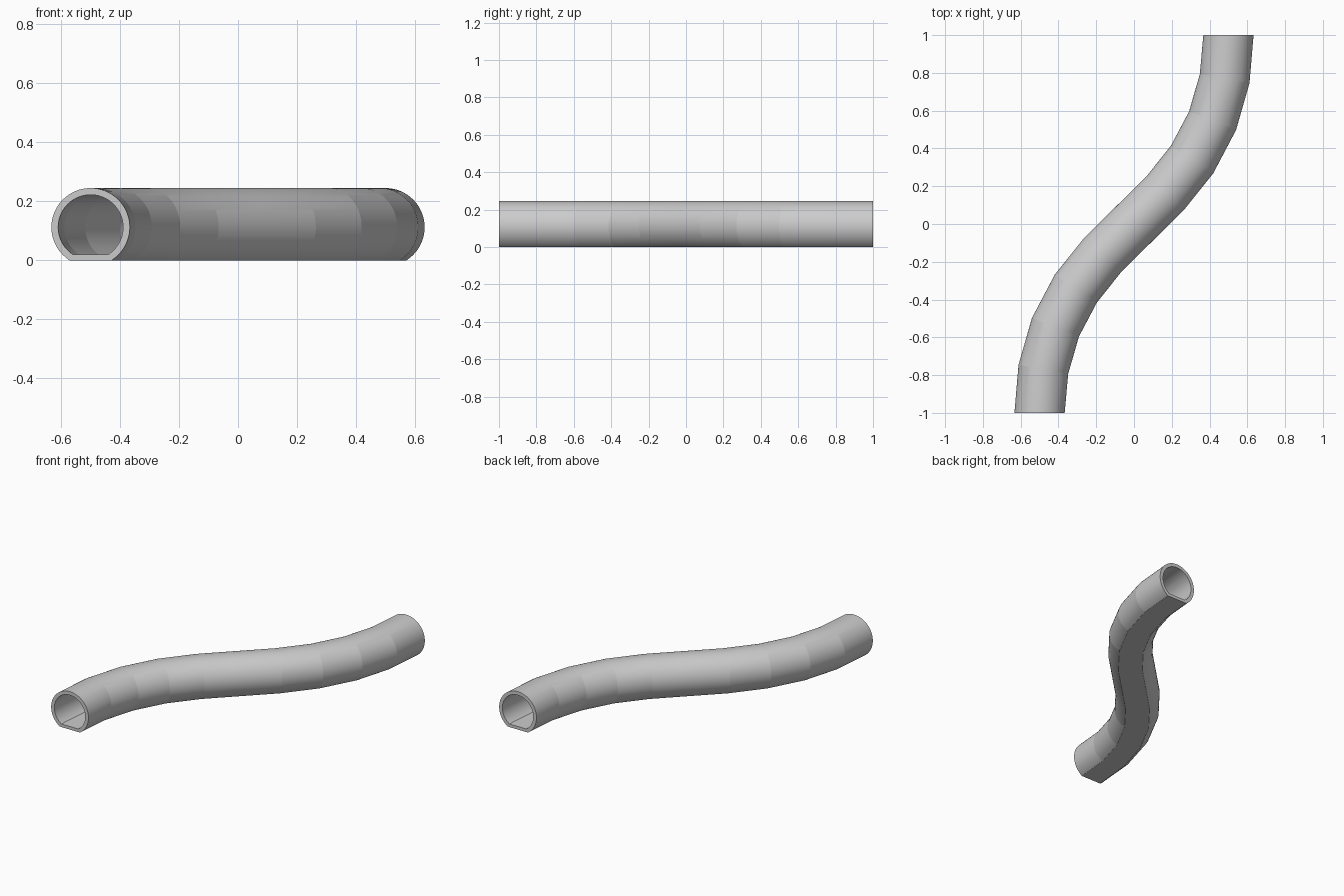
import bpy, bmesh, math
from mathutils import Vector

if "Cube" in bpy.data.objects:
    bpy.data.objects.remove(bpy.data.objects["Cube"])

# Centre line of the S bend: half of it, then point-mirrored
half = [(-0.5, -1), (-0.48, -0.77), (-0.416, -0.547), (-0.308, -0.342), (-0.165, -0.163)]
path = [Vector(p) for p in half] + [Vector((0, 0))] + [Vector((-x, -y)) for x, y in reversed(half)]
AXIS_Z = 0.112
N = 72


def section(radius, floor):
    """Circle cut off flat at the floor height, as (offset, z) points."""
    start = math.asin((floor - AXIS_Z) / radius)
    sweep = math.pi - 2 * start
    return [(radius * math.cos(start + sweep * i / N),
             AXIS_Z + radius * math.sin(start + sweep * i / N)) for i in range(N + 1)]


def across(i):
    """Mitred sideways direction at path point i."""
    if i in (0, len(path) - 1):
        return Vector((1, 0))
    a = (path[i] - path[i - 1]).normalized()
    b = (path[i + 1] - path[i]).normalized()
    t = (a + b).normalized()
    return Vector((t.y, -t.x)) / t.dot(a)


bm = bmesh.new()


def sweep_wall(profile):
    rings = []
    for i, p in enumerate(path):
        d = across(i)
        rings.append([bm.verts.new((p.x + d.x * o, p.y + d.y * o, z)) for o, z in profile])
    n = len(profile)
    for r, s in zip(rings, rings[1:]):
        for j in range(n):
            k = (j + 1) % n
            bm.faces.new((r[j], r[k], s[k], s[j]))
    return rings


# Outer and inner walls
outer = sweep_wall(section(0.133, 0.0))
inner = sweep_wall(section(0.11, 0.02))

# Rims at both ends
for e in (0, -1):
    a, b = outer[e], inner[e]
    for j in range(len(a)):
        k = (j + 1) % len(a)
        bm.faces.new((a[j], a[k], b[k], b[j]))

bmesh.ops.recalc_face_normals(bm, faces=bm.faces[:])
mesh = bpy.data.meshes.new("curved_pipe")
bm.to_mesh(mesh)
bm.free()
pipe = bpy.data.objects.new("curved_pipe", mesh)
bpy.context.collection.objects.link(pipe)

# Smooth around the tube, crisp at the bends
bpy.context.view_layer.objects.active = pipe
pipe.select_set(True)
bpy.ops.object.shade_smooth_by_angle(angle=math.radians(6))
